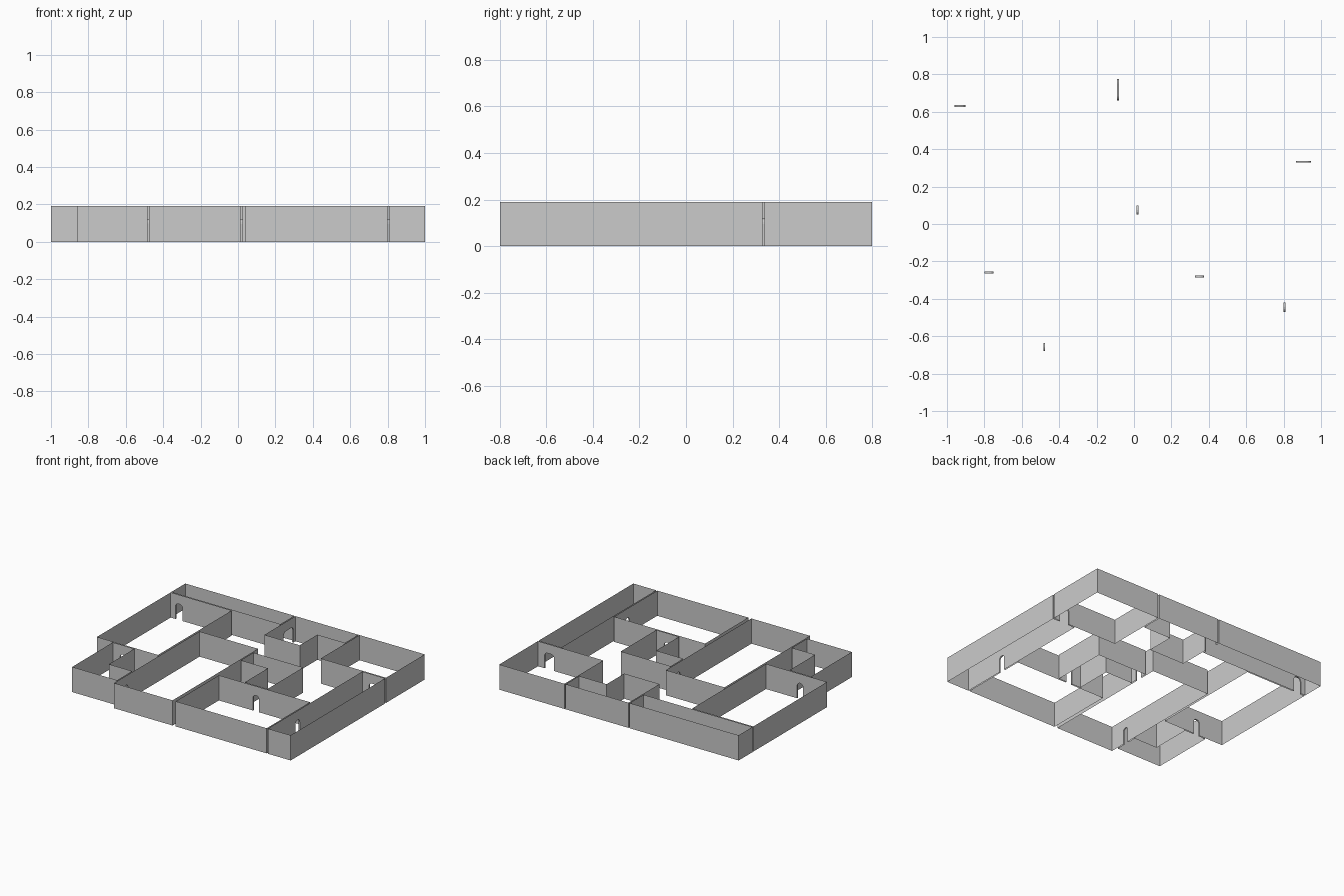
import bpy, bmesh, math

if "Cube" in bpy.data.objects:
    bpy.data.objects.remove(bpy.data.objects["Cube"])

H = 0.19        # wall height
DOOR_H = 0.12   # top of the door openings
R = 0.025       # door corner radius

# Room outlines: each room is an open shell of thin walls
rooms = {
    "back_hall": [(-1, .635), (-.09, .635), (-.09, .8), (-1, .8)],
    "back_middle_room": [(-.08, .43), (.215, .43), (.215, .64), (.445, .64), (.445, .8), (-.08, .8)],
    "back_right_room": [(.455, .338), (1, .338), (1, .8), (.455, .8)],
    "left_room": [(-1, -.255), (-.49, -.255), (-.49, .625), (-1, .625)],
    "front_left_room": [(-.86, -.75), (-.485, -.75), (-.485, -.57), (-.68, -.57), (-.68, -.265), (-.86, -.265)],
    "main_room": [(-.475, -.8), (.013, -.8), (.013, .22), (-.475, .22)],
    "centre_room": [(.25, -.275), (.44, -.275), (.44, .15), (.023, .15), (.023, 0), (.25, 0)],
    "front_right_room": [(.04, -.8), (.8, -.8), (.8, -.285), (.04, -.285)],
    "right_corridor": [(.81, -.8), (1, -.8), (1, .328), (.81, .328)],
}

# Doors: axis of the wall normal, the two wall planes joined, start and end along the wall
doors = [
    (1, .625, .635, -.96, -.90), (0, -.09, -.08, .66, .775),
    (1, .328, .338, .865, .945), (0, .013, .023, .05, .10),
    (1, -.265, -.255, -.80, -.75), (1, -.285, -.275, .325, .375),
    (0, .80, .81, -.47, -.42), (0, -.485, -.475, -.68, -.635),
]


def door_profile(s0, s1):
    """Opening outline from floor to floor with rounded upper corners."""
    r = min(R, (s1 - s0) / 2)
    pts = [(s0, 0)]
    for c, start in ((s0 + r, math.pi), (s1 - r, math.pi / 2)):
        for i in range(5):
            a = start - i * math.pi / 8
            p = (c + r * math.cos(a), DOOR_H - r + r * math.sin(a))
            if math.dist(p, pts[-1]) > 1e-4:
                pts.append(p)
    return pts + [(s1, 0)]


def point(axis, plane, s, z):
    return (plane, s, z) if axis == 0 else (s, plane, z)


def finish(name, bm):
    bmesh.ops.remove_doubles(bm, verts=bm.verts, dist=1e-5)
    me = bpy.data.meshes.new(name)
    bm.to_mesh(me)
    bm.free()
    bpy.context.collection.objects.link(bpy.data.objects.new(name, me))


# Room walls, with door outlines cut into the bottom edge
for name, outline in rooms.items():
    bm = bmesh.new()
    for a, b in zip(outline, outline[1:] + outline[:1]):
        axis = 0 if a[0] == b[0] else 1
        plane, sa, sb = a[axis], a[1 - axis], b[1 - axis]
        lo, hi = min(sa, sb), max(sa, sb)
        line = [(lo, 0)]
        for ax, p0, p1, s0, s1 in sorted(doors, key=lambda d: d[3]):
            if ax == axis and plane in (p0, p1) and lo < s0 and s1 < hi:
                line += door_profile(s0, s1)
        line += [(hi, 0), (hi, H), (lo, H)]
        if sa > sb:
            line.reverse()
        bm.faces.new([bm.verts.new(point(axis, plane, s, z)) for s, z in line])
    finish(name, bm)

# Door reveals bridging the gap between neighbouring rooms
for i, (axis, p0, p1, s0, s1) in enumerate(doors):
    bm = bmesh.new()
    prof = door_profile(s0, s1)
    rows = [[bm.verts.new(point(axis, p, s, z)) for s, z in prof] for p in (p0, p1)]
    for k in range(len(prof) - 1):
        bm.faces.new((rows[0][k], rows[0][k + 1], rows[1][k + 1], rows[1][k]))
    finish(f"door_reveal_{i + 1}", bm)
